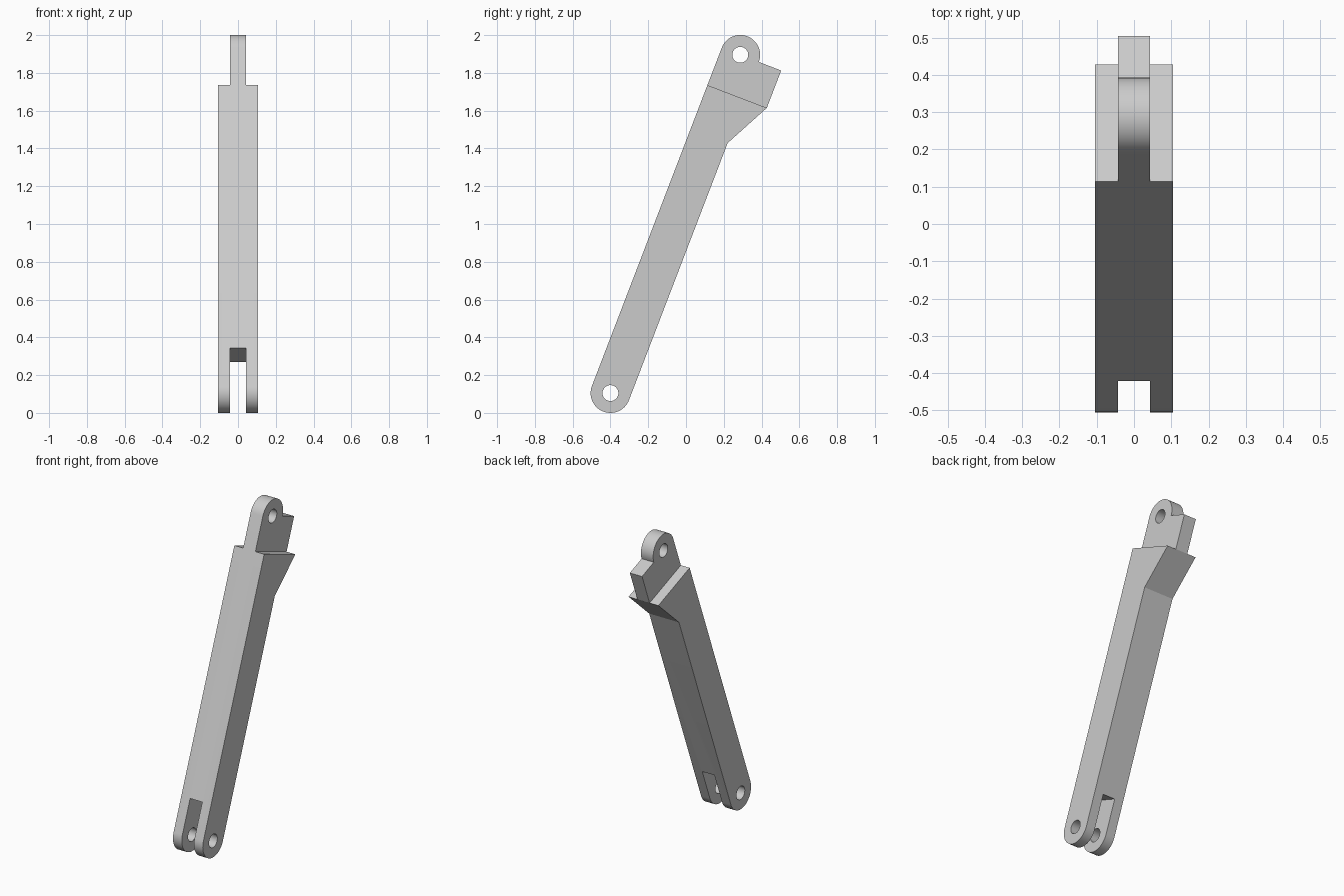
import bpy
import bmesh
from math import cos, sin, pi, radians
from mathutils import Matrix

cube = bpy.data.objects.get("Cube")
if cube:
    bpy.data.objects.remove(cube, do_unlink=True)

# Main dimensions, with the arm standing upright along z and its lower pin at the origin
LENGTH = 1.918      # pin to pin
RADIUS = 0.105      # rounded ends
HALF_WIDTH = 0.105
HALF_TONGUE = 0.043
HOLE = 0.042
SLOT_TOP = 0.215
FLARE, SHOULDER, HEEL = 1.458, 1.706, 0.232
TILT = radians(21)

grey = bpy.data.materials.new("plain grey")
grey.use_nodes = True
grey.diffuse_color = (0.6, 0.6, 0.6, 1)
grey.node_tree.nodes["Principled BSDF"].inputs["Base Color"].default_value = (0.6, 0.6, 0.6, 1)


def arc(z, radius, start, end, steps):
    """Points (y, z) on an arc around the arm's centre line."""
    angles = [start + (end - start) * i / steps for i in range(steps + 1)]
    return [(radius * cos(a), z + radius * sin(a)) for a in angles]


def extrude(name, profile, x0, x1):
    """Prism made from a (y, z) profile between two x positions."""
    bm = bmesh.new()
    face = bm.faces.new([bm.verts.new((x0, y, z)) for y, z in profile])
    solid = bmesh.ops.extrude_face_region(bm, geom=[face])
    verts = [g for g in solid["geom"] if isinstance(g, bmesh.types.BMVert)]
    bmesh.ops.translate(bm, verts=verts, vec=(x1 - x0, 0, 0))
    bmesh.ops.recalc_face_normals(bm, faces=bm.faces)
    mesh = bpy.data.meshes.new(name)
    bm.to_mesh(mesh)
    bm.free()
    mesh.materials.append(grey)
    obj = bpy.data.objects.new(name, mesh)
    bpy.context.collection.objects.link(obj)
    return obj


def rectangle(y0, y1, z0, z1):
    return [(y0, z0), (y1, z0), (y1, z1), (y0, z1)]


# Side outline: rounded foot, rounded head, heel block and flare
outline = arc(0, RADIUS, -pi, 0, 32)
outline += [(RADIUS, FLARE), (HEEL, SHOULDER), (HEEL, LENGTH)]
outline += arc(LENGTH, RADIUS, 0, pi, 32)
arm = extrude("link_arm", outline, -HALF_WIDTH, HALF_WIDTH)

# Cutters: fork slot, both shoulders beside the tongue, and the two pin holes
cutters = [extrude("slot_cutter", rectangle(-0.5, 0.5, -0.5, SLOT_TOP), -HALF_TONGUE, HALF_TONGUE)]
for side, x0, x1 in (("right", -0.5, -HALF_TONGUE), ("left", HALF_TONGUE, 0.5)):
    cutters.append(extrude(side + "_shoulder_cutter", rectangle(-0.5, 0.5, SHOULDER, 2.5), x0, x1))
for end, z in (("lower", 0), ("upper", LENGTH)):
    circle = arc(z, HOLE, 0, 2 * pi, 40)[:-1]
    cutters.append(extrude(end + "_hole_cutter", circle, -0.5, 0.5))

for cutter in cutters:
    cutter.hide_render = True
    cut = arm.modifiers.new(cutter.name, "BOOLEAN")
    cut.operation = "DIFFERENCE"
    cut.solver = "EXACT"
    cut.object = cutter

# Bake the cuts and remove the cutters
bpy.context.view_layer.update()
result = arm.evaluated_get(bpy.context.evaluated_depsgraph_get())
baked = bpy.data.meshes.new_from_object(result)
arm.modifiers.clear()
arm.data = baked
for cutter in cutters:
    bpy.data.objects.remove(cutter, do_unlink=True)

# Lean the arm backwards and stand it on the ground
arm.data.transform(Matrix.Translation((0, -0.4, RADIUS)) @ Matrix.Rotation(-TILT, 4, "X"))

bpy.ops.object.select_all(action="DESELECT")
arm.select_set(True)
bpy.context.view_layer.objects.active = arm
bpy.ops.object.shade_smooth_by_angle(angle=radians(20))
